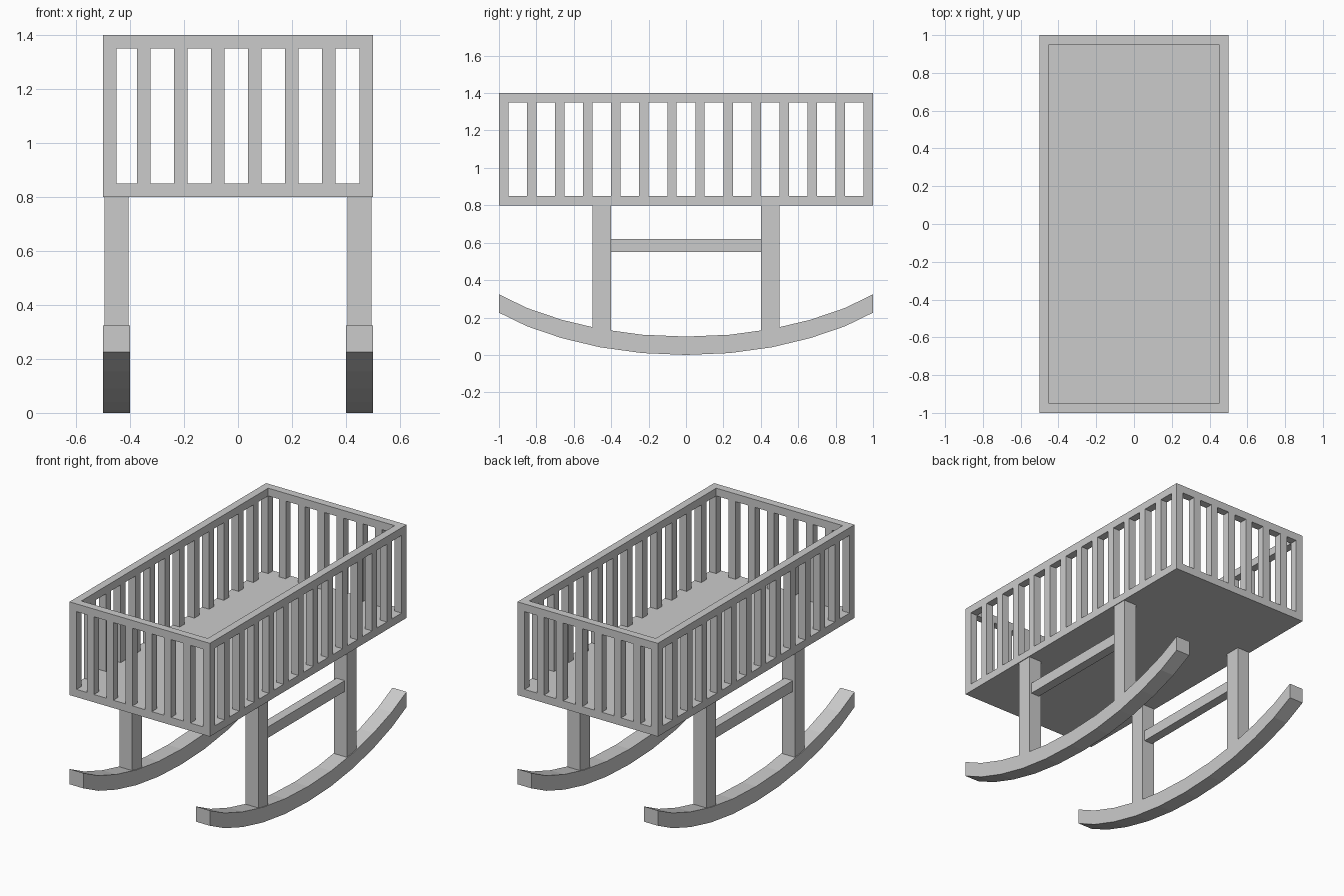
import bpy, bmesh

if "Cube" in bpy.data.objects:
    bpy.data.objects.remove(bpy.data.objects["Cube"])


def make_object(name, bm):
    bmesh.ops.recalc_face_normals(bm, faces=bm.faces[:])
    mesh = bpy.data.meshes.new(name)
    bm.to_mesh(mesh)
    bm.free()
    obj = bpy.data.objects.new(name, mesh)
    bpy.context.collection.objects.link(obj)
    return obj


def box(name, x, y, z):
    """Box from (min, max) ranges."""
    bm = bmesh.new()
    bmesh.ops.create_cube(bm, size=1)
    for v in bm.verts:
        v.co = [(r[0] + r[1]) / 2 + c * (r[1] - r[0]) for r, c in zip((x, y, z), v.co)]
    return make_object(name, bm)


def extruded(name, points, axis_vec):
    """Closed profile of 3D points extruded along a vector."""
    bm = bmesh.new()
    face = bm.faces.new([bm.verts.new(p) for p in points])
    ext = bmesh.ops.extrude_face_region(bm, geom=[face], use_keep_orig=True)
    verts = [g for g in ext["geom"] if isinstance(g, bmesh.types.BMVert)]
    bmesh.ops.translate(bm, verts=verts, vec=axis_vec)
    return make_object(name, bm)


T = 0.05                      # rail and slat thickness
LOW, HIGH = 0.85, 1.35        # slat bottom and top

# Basket floor
box("basket_floor", (-0.5, 0.5), (-1, 1), (0.8, LOW))

# Top rim: one mitred frame
bm = bmesh.new()
rings = []
for hx, hy, z in ((0.5, 1, HIGH), (0.5, 1, 1.4), (0.45, 0.95, 1.4), (0.45, 0.95, HIGH)):
    rings.append([bm.verts.new((sx * hx, sy * hy, z))
                  for sx, sy in ((-1, -1), (1, -1), (1, 1), (-1, 1))])
for i in range(4):
    a, b = rings[i], rings[(i + 1) % 4]
    for j in range(4):
        k = (j + 1) % 4
        bm.faces.new((a[j], a[k], b[k], b[j]))
make_object("top_rim", bm)

# Corner posts
for sx in (-1, 1):
    for sy in (-1, 1):
        box("corner_post", sorted((sx * 0.45, sx * 0.5)),
            sorted((sy * 0.95, sy * 1.0)), (LOW, HIGH))

# Side slats
for sx in (-1, 1):
    for i in range(12):
        y = -0.825 + 0.15 * i
        box("side_slat", sorted((sx * 0.45, sx * 0.5)),
            (y - T / 2, y + T / 2), (LOW, HIGH))

# End slats
for sy in (-1, 1):
    for i in range(6):
        x = -0.35 + 0.1373 * i
        box("end_slat", (x - T / 2, x + T / 2),
            sorted((sy * 0.95, sy * 1.0)), (LOW, HIGH))

# Rocker underside, from the middle outwards
half = [(0, 0), (0.235, 0.01), (0.46, 0.041), (0.665, 0.09), (0.85, 0.153), (1, 0.226)]
under = [(-y, z) for y, z in half[:0:-1]] + half

for s in (-1, 1):
    # Curved rocker
    x0 = 0.4 if s > 0 else -0.5
    profile = [(x0, y, z) for y, z in under] + [(x0, y, z + 0.098) for y, z in under[::-1]]
    extruded("rocker", profile, (0.1, 0, 0))
    # Legs
    for sy in (-1, 1):
        box("leg", sorted((s * 0.405, s * 0.495)),
            sorted((sy * 0.4, sy * 0.5)), (0.09, 0.8))
    # Stretcher between the legs
    box("stretcher", sorted((s * 0.42, s * 0.48)), (-0.4, 0.4), (0.55, 0.62))
